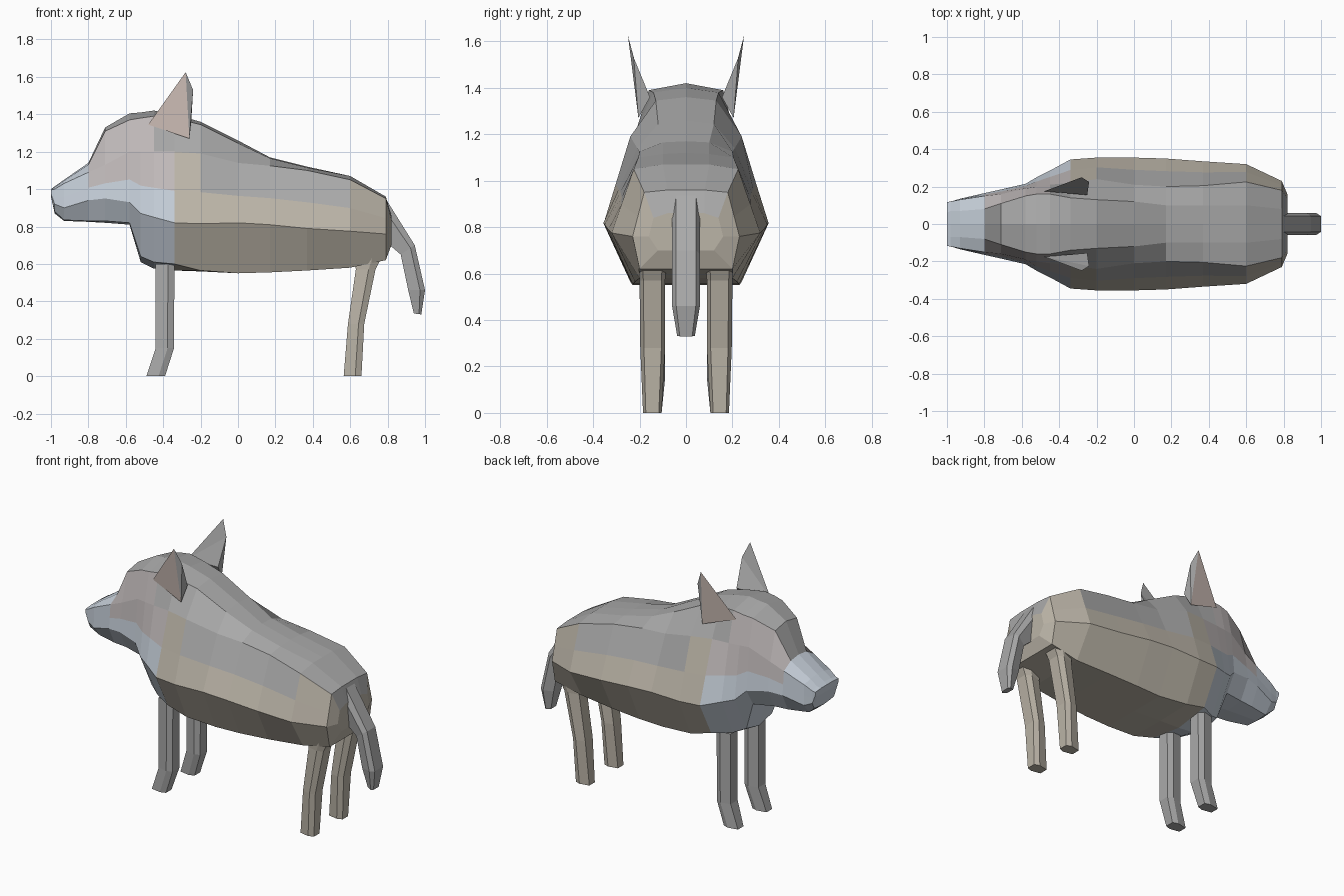
import bpy, bmesh
from mathutils import Vector

if "Cube" in bpy.data.objects:
    bpy.data.objects.remove(bpy.data.objects["Cube"])

COLOURS = {
    "grey": (0.40, 0.40, 0.40, 1),
    "tan": (0.50, 0.46, 0.39, 1),
    "face": (0.54, 0.50, 0.50, 1),
    "blue_grey": (0.57, 0.63, 0.70, 1),
    "ear_pink": (0.68, 0.57, 0.52, 1),
}
MATS = {}
for key, rgba in COLOURS.items():
    MATS[key] = bpy.data.materials.new(key)
    MATS[key].diffuse_color = rgba
KEYS = list(COLOURS)


def finish(name, bm):
    bmesh.ops.recalc_face_normals(bm, faces=bm.faces)
    me = bpy.data.meshes.new(name)
    bm.to_mesh(me)
    bm.free()
    for m in MATS.values():
        me.materials.append(m)
    ob = bpy.data.objects.new(name, me)
    bpy.context.collection.objects.link(ob)
    return ob


def loft(name, rings, colour, cap_start=True, cap_end=True):
    """Skin a list of equal rings; colour(segment, side) names a material."""
    bm = bmesh.new()
    vs = [[bm.verts.new(p) for p in r] for r in rings]
    n = len(rings[0])
    for s in range(len(vs) - 1):
        for i in range(n):
            j = (i + 1) % n
            f = bm.faces.new((vs[s][i], vs[s][j], vs[s + 1][j], vs[s + 1][i]))
            f.material_index = KEYS.index(colour(s, i))
    for use, s, seg in ((cap_start, 0, 0), (cap_end, -1, len(vs) - 2)):
        if use:
            bm.faces.new(vs[s]).material_index = KEYS.index(colour(seg, n // 2 - 2))
    return finish(name, bm)


def section(x, zt, yb, zb, yc, zc, yd, zd, ye, ze, zf):
    """Symmetric 12-sided body section, from top centre round to the belly."""
    m = 0.55
    half = [(0, zt), (yb, zb), (yc, zc), (yc + (yd - yc) * m, zc + (zd - zc) * m),
            (yd, zd), (ye, ze), (0, zf)]
    full = half + [(-y, z) for y, z in half[-2:0:-1]]
    return [Vector((x, y, z)) for y, z in full]


def row(i):
    return i if i < 6 else 11 - i


# Torso, shoulders to rump
torso = [
    (-.34, 1.40, .14, 1.38, .22, 1.20, .345, .82, .23, .60, .565),
    (-.20, 1.36, .13, 1.345, .24, 1.19, .355, .815, .24, .565, .56),
    (0.00, 1.26, .12, 1.245, .21, 1.14, .355, .82, .23, .55, .55),
    (0.17, 1.17, .10, 1.165, .20, 1.125, .35, .81, .23, .555, .555),
    (0.37, 1.12, .10, 1.115, .205, 1.10, .335, .79, .22, .565, .565),
    (0.60, 1.07, .10, 1.07, .225, 1.05, .32, .775, .20, .58, .58),
    (0.79, .96, .08, .96, .18, .95, .23, .76, .20, .62, .62),
    (0.82, .86, .08, .86, .14, .84, .16, .76, .12, .70, .70),
]


def torso_colour(s, i):
    r = row(i)
    if r >= 3 or (r == 2 and s in (0, 5, 6)):
        return "tan"
    return "grey"


loft("torso", [section(*s) for s in torso], torso_colour, cap_start=False)

# Head, neck and muzzle, joining the torso at its first section
head = [
    torso[0],
    (-.45, 1.42, .16, 1.39, .21, 1.20, .285, .85, .17, .61, .575),
    (-.52, 1.41, .16, 1.38, .20, 1.20, .25, .87, .13, .64, .61),
    (-.58, 1.405, .15, 1.37, .19, 1.20, .215, .93, .15, .82, .81),
    (-.71, 1.33, .11, 1.31, .16, 1.13, .185, .95, .12, .83, .82),
    (-.80, 1.14, .08, 1.13, .15, 1.09, .165, .94, .11, .83, .825),
    (-.93, 1.05, .07, 1.045, .13, 1.03, .135, .90, .08, .835, .83),
    (-.98, 1.015, .07, 1.01, .12, 1.00, .12, .92, .10, .88, .87),
    (-1.0, 1.00, .06, 1.00, .118, .995, .118, .975, .10, .96, .96),
]


def head_colour(s, i):
    r = row(i)
    if s >= 5 or r >= 3:
        return "blue_grey"
    return "grey" if r == 0 or (s == 0 and r == 1) else "face"


loft("head", [section(*s) for s in head], head_colour, cap_start=False)


# Legs: each level is (z, x front, x back, y inner, y outer)
def leg(name, levels, side, colour):
    rings = []
    for z, x0, x1, y0, y1 in levels:
        cx, rx, cy, ry = (x0 + x1) / 2, (x1 - x0) / 2, (y0 + y1) / 2, (y1 - y0) / 2
        rings.append([(cx + a * rx, side * (cy + b * ry), z) for a, b in
                      ((-1, -.7), (.3, -1), (1, -.7), (1, .7), (.3, 1), (-1, .7))])
    loft(name, rings, lambda s, i: colour)


front_levels = [(.60, -.44, -.34, .09, .19), (.15, -.44, -.342, .09, .19),
                (0, -.49, -.39, .105, .185)]
back_levels = [(.68, .62, .79, .08, .21), (.57, .63, .735, .09, .20),
               (.28, .588, .675, .09, .197), (0, .565, .66, .105, .185)]


# Ears: flat outward-facing triangle with a ridged back
def ear(name, side):
    pts = [(-.48, .175, 1.345), (-.26, .205, 1.27), (-.28, .25, 1.625),
           (-.24, .225, 1.53), (-.25, .155, 1.36)]
    bm = bmesh.new()
    a, b, t, u, c = [bm.verts.new((x, side * y, z)) for x, y, z in pts]
    outer = bm.faces.new((a, b, t))
    for f in ((b, u, t), (b, c, u), (a, t, u), (a, u, c), (a, c, b)):
        bm.faces.new(f)
    inset = bmesh.ops.inset_individual(bm, faces=[outer], thickness=0.008)
    outer.material_index = KEYS.index("ear_pink")
    finish(name, bm)


for side, label in ((-1, "near"), (1, "far")):
    leg("front_leg_" + label, front_levels, side, "grey")
    leg("back_leg_" + label, back_levels, side, "tan")
    ear("ear_" + label, side)

# Tail: (outer x, outer z, inner x, inner z, half width)
tail = [(.795, .94, .80, .71, .06), (.945, .70, .87, .65, .06),
        (1.0, .46, .91, .46, .06), (.98, .33, .94, .335, .038)]
rings = []
for ox, oz, ix, iz, w in tail:
    mx, mz = ox * .7 + ix * .3, oz * .7 + iz * .3
    rings.append([(ox, -w * .7, oz), (ox, w * .7, oz), (mx, w, mz),
                  (ix, w * .7, iz), (ix, -w * .7, iz), (mx, -w, mz)])
loft("tail", rings, lambda s, i: "grey")

for m in bpy.data.materials:
    if m.users and not m.is_grease_pencil:
        m.use_nodes = True
        m.node_tree.nodes["Principled BSDF"].inputs["Base Color"].default_value = m.diffuse_color
